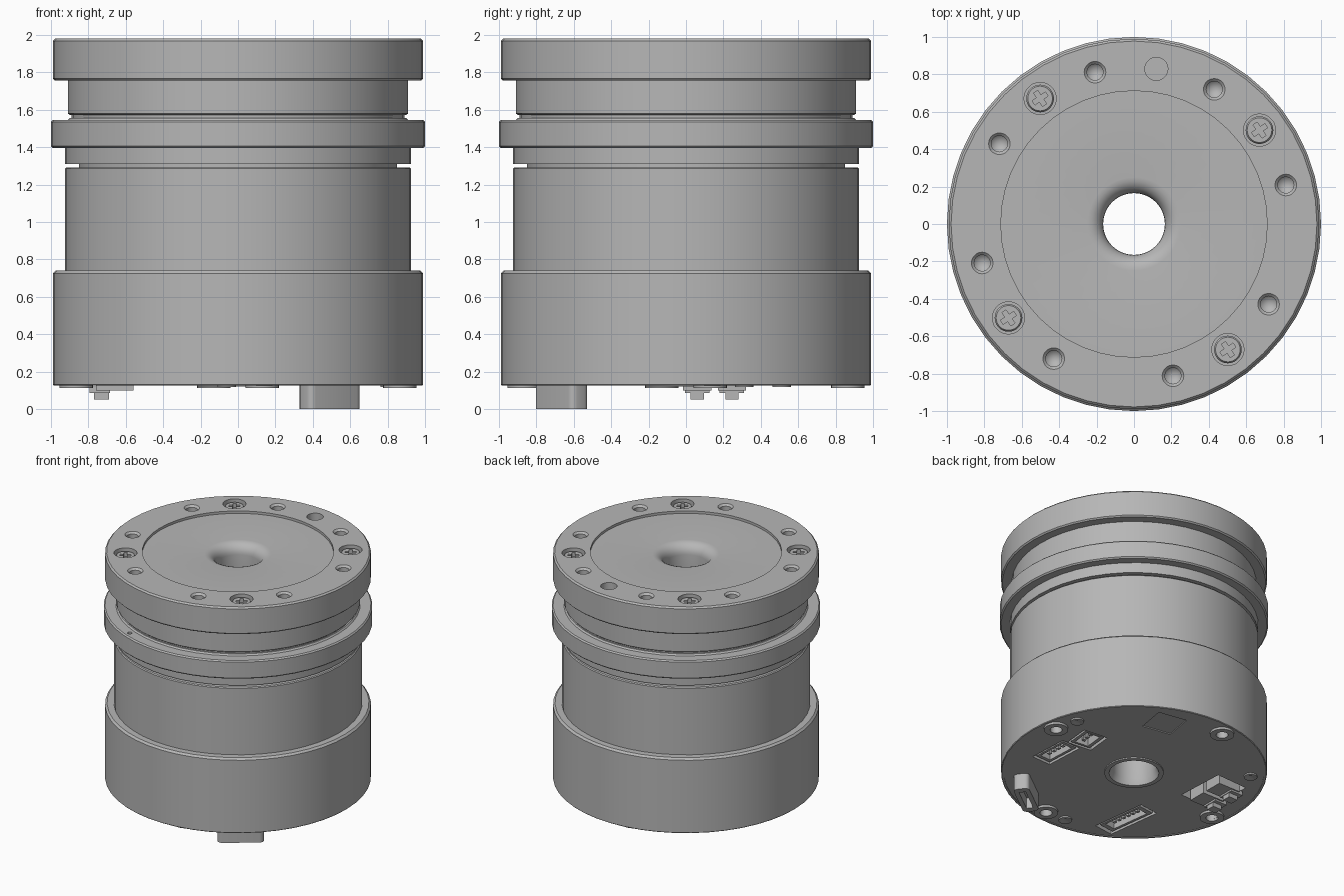
import bpy, bmesh, math
from mathutils import Matrix, Vector

cube = bpy.data.objects.get("Cube")
if cube:
    bpy.data.objects.remove(cube, do_unlink=True)

grey = bpy.data.materials.new("machined grey")
grey.use_nodes = True
grey.diffuse_color = (0.47, 0.47, 0.47, 1)
grey.node_tree.nodes["Principled BSDF"].inputs["Base Color"].default_value = grey.diffuse_color

BORE = 0.165
FLOOR = 0.13   # underside of the base plate
TOP = 1.98


def lathe(bm, profile, x=0, y=0, steps=48):
    """Spin a closed (radius, height) profile about a vertical axis."""
    verts = [bm.verts.new((x + r, y, z)) for r, z in profile]
    edges = []
    for i, v in enumerate(verts):
        j = (i + 1) % len(verts)
        if profile[i][0] > 0 or profile[j][0] > 0:
            edges.append(bm.edges.new((v, verts[j])))
    bmesh.ops.spin(bm, geom=verts + edges, cent=(x, y, 0), axis=(0, 0, 1),
                   angle=math.tau, steps=steps)
    bmesh.ops.remove_doubles(bm, verts=bm.verts, dist=1e-5)


def disc(bm, r, low, high, x, y, steps=20):
    lathe(bm, [(0, low), (r, low), (r, high), (0, high)], x, y, steps)


def box(bm, x, y, low, high, sx, sy, turn=0):
    m = (Matrix.Translation((x, y, (low + high) / 2)) @ Matrix.Rotation(turn, 4, "Z")
         @ Matrix.Diagonal((sx, sy, high - low, 1)))
    return bmesh.ops.create_cube(bm, size=1, matrix=m)["verts"]


def finish(name, bm):
    bmesh.ops.recalc_face_normals(bm, faces=bm.faces)
    mesh = bpy.data.meshes.new(name)
    bm.to_mesh(mesh)
    bm.free()
    mesh.materials.append(grey)
    obj = bpy.data.objects.new(name, mesh)
    bpy.context.collection.objects.link(obj)
    return obj


def smooth(obj):
    bpy.ops.object.select_all(action="DESELECT")
    obj.select_set(True)
    bpy.context.view_layer.objects.active = obj
    bpy.ops.object.shade_smooth_by_angle(angle=math.radians(30))


def cut(obj, bm):
    """Subtract the cutter mesh and discard it."""
    cutter = finish("cutter", bm)
    cutter.hide_render = True
    mod = obj.modifiers.new("cut", "BOOLEAN")
    mod.object, mod.operation, mod.solver = cutter, "DIFFERENCE", "EXACT"
    bpy.context.view_layer.objects.active = obj
    bpy.ops.object.modifier_apply(modifier=mod.name)
    bpy.data.objects.remove(cutter, do_unlink=True)


def turned(name, profile):
    bm = bmesh.new()
    lathe(bm, profile)
    return finish(name, bm)


def polar(radius, degrees):
    a = math.radians(degrees)
    return radius * math.cos(a), radius * math.sin(a)


# Turned housing, from the bottom up
base = turned("base_housing", [
    (BORE, 0.74), (BORE, 0.17), (0.185, 0.12), (0.22, 0.12), (0.22, FLOOR),
    (0.97, FLOOR), (0.97, 0.125), (0.985, 0.125), (0.99, 0.13), (0.99, 0.725), (0.975, 0.74)])
smooth(turned("motor_body", [
    (BORE, 0.74), (0.925, 0.74), (0.925, 1.285), (0.918, 1.292), (BORE, 1.292)]))
smooth(turned("groove_core", [(BORE, 1.292), (0.85, 1.292), (0.85, 1.31), (BORE, 1.31)]))
collar = turned("collar_ring", [
    (BORE, 1.31), (0.925, 1.31), (0.925, 1.395), (0.99, 1.395), (1, 1.405),
    (1, 1.535), (0.99, 1.545), (0.91, 1.545), (0.9, 1.557), (BORE, 1.557)])
smooth(turned("neck", [
    (BORE, 1.557), (0.89, 1.557), (0.89, 1.572), (0.9, 1.572), (0.91, 1.58),
    (0.91, 1.76), (BORE, 1.76)]))
fillet = [(BORE + 0.085 * (1 - math.sin(t * math.pi / 12)),
           TOP - 0.02 - 0.085 * (1 - math.cos(t * math.pi / 12))) for t in range(7)]
flange = turned("top_flange", [
    (BORE, 1.757), (0.98, 1.757), (0.99, 1.767), (0.99, TOP - 0.012), (0.978, TOP),
    (0.712, TOP), (0.712, TOP - 0.02)] + fillet)

# Small set hole on the collar
holes = bmesh.new()
disc(holes, 0.018, 1.5, 1.6, -0.37, -0.875, 12)
cut(collar, holes)
smooth(collar)

# Flange holes: threaded holes, dowel hole, screw counterbores
holes = bmesh.new()
for quarter in range(4):
    for start in (14.4, 59.2):
        x, y = polar(0.838, start + 90 * quarter)
        lathe(holes, [(0, 1.83), (0.043, 1.87), (0.043, TOP - 0.015), (0.06, TOP + 0.002),
                      (0.06, 2.05), (0, 2.05)], x, y, 20)
    x, y = polar(0.838, 36.8 + 90 * quarter)
    disc(holes, 0.086, 1.88, 2.05, x, y, 28)
disc(holes, 0.062, 1.9, 2.05, *polar(0.838, 81.8))
cut(flange, holes)
smooth(flange)

# Flange screws with cross recesses
for quarter in range(4):
    x, y = polar(0.838, 36.8 + 90 * quarter)
    bm = bmesh.new()
    lathe(bm, [(0, 1.87), (0.074, 1.87), (0.074, 1.95), (0.066, 1.962), (0, 1.962)], x, y, 28)
    screw = finish("flange_screw", bm)
    for turn in (0.6, 0.6 + math.pi / 2):
        slot = bmesh.new()
        box(slot, x, y, 1.93, 2, 0.085, 0.026, turn)
        cut(screw, slot)
    smooth(screw)

# Connector pockets and screw holes in the underside
PORTS = [  # x, y, width, length, turn, pin count
    (0.63, -0.15, 0.17, 0.33, 0.05, 4),
    (0.57, 0.14, 0.21, 0.22, -0.1, 3),
    (-0.41, -0.58, 0.17, 0.46, 0.13, 6),
]
BOSSES = [polar(0.875, 8.5 + 90 * q) for q in range(4)]
SMALL_SCREWS = [polar(0.87, a) for a in (21, 144, 266)]
holes = bmesh.new()
for x, y, w, l, turn, pins in PORTS:
    box(holes, x, y, 0.0, 0.24, w, l, turn)
box(holes, -0.64, 0.16, 0.0, 0.24, 0.28, 0.4, 0.05)
box(holes, 0.29, 0.7, 0.0, FLOOR + 0.008, 0.24, 0.24, -0.17)
for x, y in BOSSES:
    disc(holes, 0.045, 0.0, 0.3, x, y)
cut(base, holes)
smooth(base)

# Signal connectors: open shells with rows of pins
for x, y, w, l, turn, pins in PORTS:
    spin = Matrix.Rotation(turn, 3, "Z")
    bm = bmesh.new()
    box(bm, x, y, 0.135, 0.24, w * 0.8, l * 0.88, turn)
    shell = finish("connector_shell", bm)
    hollow = bmesh.new()
    box(hollow, x, y, 0.0, 0.215, w * 0.55, l * 0.72, turn)
    cut(shell, hollow)
    bm = bmesh.new()
    for i in range(pins):
        p = Vector((x, y, 0)) + spin @ Vector((0, l * 0.6 * ((i + 0.5) / pins - 0.5), 0))
        box(bm, p.x, p.y, 0.15, 0.22, 0.025, 0.025, turn)
    finish("connector_pins", bm)

# Power connector: twin sockets standing proud of the underside
for y in (0.06, 0.245):
    bm = bmesh.new()
    box(bm, -0.66, y, 0.1, 0.24, 0.2, 0.15)
    box(bm, -0.73, y, 0.05, 0.12, 0.08, 0.07)
    box(bm, -0.74, y, 0.085, 0.12, 0.11, 0.13)
    finish("power_socket", bm)

# Switch block with rounded corners and a slot
bm = bmesh.new()
corner = box(bm, 0.49, -0.665, 0.0, 0.14, 0.345, 0.12, math.radians(36.6))
upright = [e for e in bm.edges if abs(e.verts[0].co.z - e.verts[1].co.z) > 0.1]
bmesh.ops.bevel(bm, geom=upright, offset=0.035, segments=4, affect="EDGES", profile=0.5)
block = finish("side_connector", bm)
slot = bmesh.new()
box(slot, 0.49, -0.665, -0.05, 0.09, 0.24, 0.05, math.radians(36.6))
cut(block, slot)
smooth(block)

# Mounting bosses and small screws on the underside
for x, y in BOSSES:
    bm = bmesh.new()
    lathe(bm, [(0.045, 0.14), (0.045, 0.112), (0.09, 0.112), (0.09, 0.14)], x, y, 24)
    smooth(finish("mounting_boss", bm))
for x, y in SMALL_SCREWS:
    bm = bmesh.new()
    lathe(bm, [(0, 0.14), (0, 0.13), (0.025, 0.118), (0.05, 0.118), (0.05, 0.14)], x, y, 20)
    smooth(finish("small_screw", bm))
